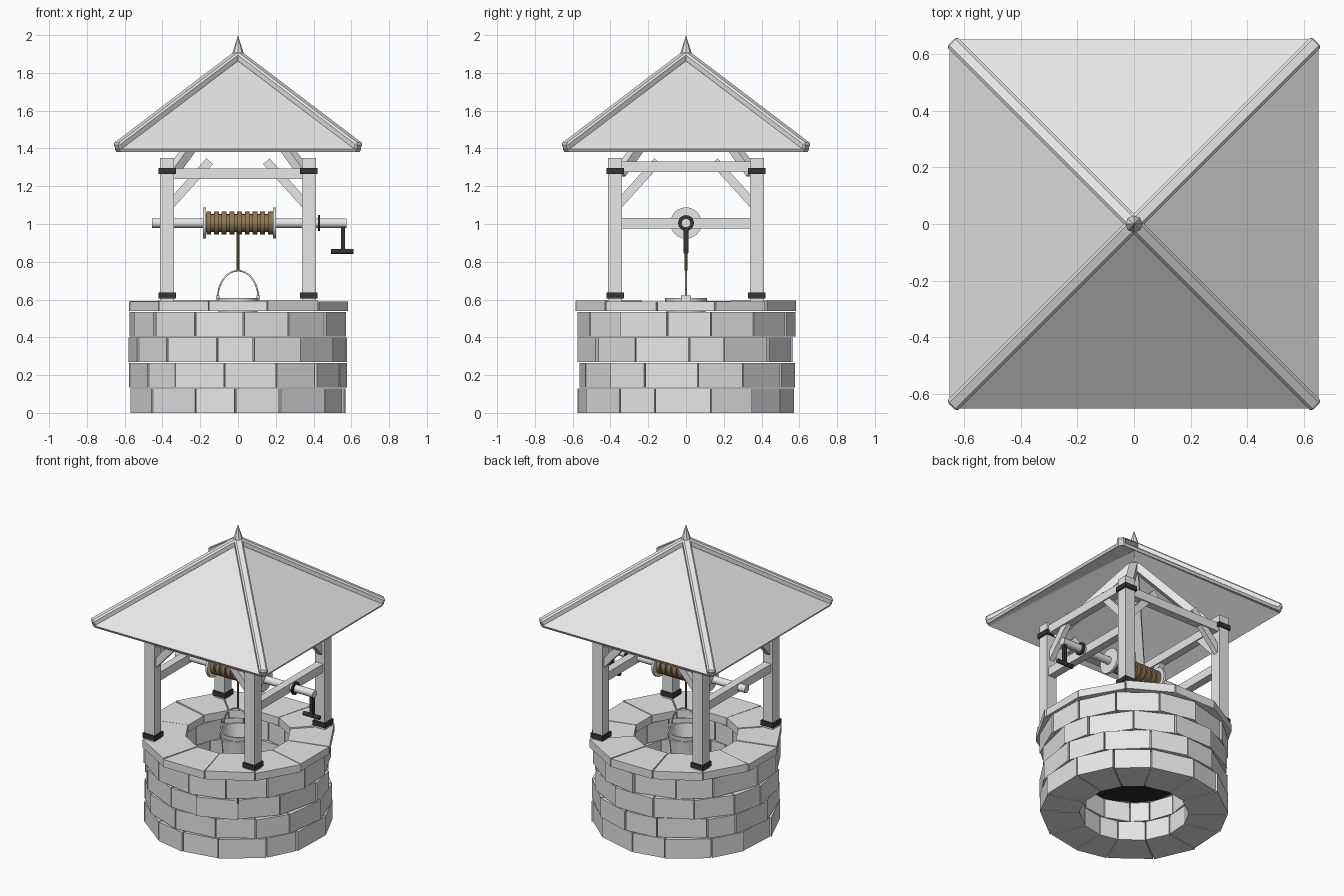
import bpy, bmesh, math, random
from mathutils import Vector, Matrix

if "Cube" in bpy.data.objects:
    bpy.data.objects.remove(bpy.data.objects["Cube"])

random.seed(7)


def material(name, rgb):
    m = bpy.data.materials.new(name)
    m.diffuse_color = (*rgb, 1)
    m.use_nodes = True
    m.node_tree.nodes["Principled BSDF"].inputs["Base Color"].default_value = m.diffuse_color
    return m


GREY = material("pale_grey", (0.8, 0.8, 0.8))
IRON = material("dark_iron", (0.035, 0.035, 0.037))
ROPE = material("rope_brown", (0.27, 0.18, 0.085))
WATER = material("dark_water", (0.02, 0.02, 0.022))


def add(name, bm, mat):
    bmesh.ops.recalc_face_normals(bm, faces=bm.faces)
    me = bpy.data.meshes.new(name)
    bm.to_mesh(me)
    bm.free()
    me.materials.append(mat)
    ob = bpy.data.objects.new(name, me)
    bpy.context.collection.objects.link(ob)
    return ob


def smooth(ob, angle=40):
    bpy.ops.object.select_all(action='DESELECT')
    ob.select_set(True)
    bpy.context.view_layer.objects.active = ob
    bpy.ops.object.shade_smooth_by_angle(angle=math.radians(angle))


def box(name, lo, hi, mat):
    lo, hi = Vector(lo), Vector(hi)
    bm = bmesh.new()
    bmesh.ops.create_cube(bm, size=1, matrix=Matrix.Translation((lo + hi) / 2)
                          @ Matrix.Diagonal((*(hi - lo), 1)))
    return add(name, bm, mat)


def beam(name, p0, p1, w, h, mat, bevel=0):
    """Box running from p0 to p1, w wide sideways and h deep."""
    p0, p1 = Vector(p0), Vector(p1)
    d = (p1 - p0).normalized()
    side = d.cross(Vector((0, 0, 1))).normalized()
    rot = Matrix((side, d.cross(side), d)).transposed().to_4x4()
    bm = bmesh.new()
    bmesh.ops.create_cube(bm, size=1, matrix=Matrix.Translation((p0 + p1) / 2) @ rot
                          @ Matrix.Diagonal((w, h, (p1 - p0).length, 1)))
    if bevel:
        bmesh.ops.bevel(bm, geom=bm.edges[:], offset=bevel, segments=1, affect='EDGES')
    return add(name, bm, mat)


def rod(name, p0, p1, r, mat, sides=12):
    p0, p1 = Vector(p0), Vector(p1)
    d = p1 - p0
    bm = bmesh.new()
    bmesh.ops.create_cone(bm, cap_ends=True, segments=sides, radius1=r, radius2=r, depth=d.length,
                          matrix=Matrix.Translation((p0 + p1) / 2) @ d.to_track_quat('Z', 'Y').to_matrix().to_4x4())
    return add(name, bm, mat)


def lathe(name, profile, sides, mat):
    bm = bmesh.new()
    vs = [bm.verts.new((r, 0, z)) for r, z in profile]
    es = [bm.edges.new(e) for e in zip(vs, vs[1:])]
    bmesh.ops.spin(bm, geom=vs + es, axis=(0, 0, 1), cent=(0, 0, 0), steps=sides, angle=2 * math.pi)
    bmesh.ops.remove_doubles(bm, verts=bm.verts, dist=1e-4)
    return add(name, bm, mat)


def stone_ring(name, cuts, r_in, r_out, z0, z1, jitter, dz=0):
    """Ring of wedge stones between the given joint angles."""
    bm = bmesh.new()
    for a, b in zip(cuts, cuts[1:] + [cuts[0] + 2 * math.pi]):
        ro = r_out + random.uniform(-jitter, jitter)
        top = z1 + random.uniform(-dz, dz)
        rings = []
        for z in (z0, top):
            rings.append([bm.verts.new((r * math.cos(t), r * math.sin(t), z)) for r, t in (
                (r_in, a + .008), (ro, a + .006), (ro, b - .006), (r_in, b - .008))])
        lo, up = rings
        bm.faces.new(lo)
        bm.faces.new(up)
        for i in range(4):
            j = (i + 1) % 4
            bm.faces.new((lo[i], lo[j], up[j], up[i]))
    return add(name, bm, GREY)


# Stone wall: four staggered courses, then the coping
N = 14
step = 2 * math.pi / N
for k in range(4):
    start = -math.pi / 2 + (k % 2) * step / 2 + 0.1 * k
    cuts = [start + (i + random.uniform(-.16, .16)) * step for i in range(N)]
    stone_ring(f"wall_course_{k + 1}", cuts, 0.335, 0.575, 0.135 * k, 0.135 * k + 0.129, 0.008)
stone_ring("coping", [math.radians(15 + 30 * i) for i in range(12)], 0.325, 0.598, 0.54, 0.592, 0.006, 0.004)

# Water inside the shaft
rod("water", (0, 0, 0.27), (0, 0, 0.275), 0.345, WATER, 24)

# Corner posts with iron bands, and rafters rising to the peak
P = 0.375
for sx in (-1, 1):
    for sy in (-1, 1):
        x, y = sx * P, sy * P
        box("post", (x - .037, y - .037, 0.59), (x + .037, y + .037, 1.35), GREY)
        for z in (0.605, 1.265):
            box("post_band", (x - .046, y - .046, z), (x + .046, y + .046, z + .032), IRON)
        beam("rafter", (sx * .35, sy * .35, 1.27), (sx * .01, sy * .01, 1.74), .05, .05, GREY)
        # Knee braces in both directions
        beam("brace_x", (sx * .36, y, 1.10), (sx * .15, y, 1.332), .036, .046, GREY)
        beam("brace_y", (x, sy * .36, 1.10), (x, sy * .15, 1.332), .036, .046, GREY)
        # Hip beams on the roof
        beam("hip_beam", (0, 0, 1.893), (sx * .641, sy * .641, 1.406), .052, .046, GREY, .01)

# Rails between the posts
for s in (-1, 1):
    c = s * P
    box("rail_x", (-.34, c - .026, 1.237), (.34, c + .026, 1.295), GREY)
    box("rail_y", (c - .026, -.34, 1.275), (c + .026, .34, 1.332), GREY)
    box("axle_rail", (c - .026, -.34, 0.975), (c + .026, .34, 1.033), GREY)

# Roof: hollow pyramid with trimmed corners
bm = bmesh.new()
A, B = 0.653, 0.63
plan = [(A, B), (B, A), (-B, A), (-A, B), (-A, -B), (-B, -A), (B, -A), (A, -B)]
outer = [bm.verts.new((x, y, 1.397)) for x, y in plan]
inner = [bm.verts.new((x * .985, y * .985, 1.38)) for x, y in plan]
peak, under = bm.verts.new((0, 0, 1.889)), bm.verts.new((0, 0, 1.86))
for i in range(8):
    j = (i + 1) % 8
    bm.faces.new((outer[i], outer[j], peak))
    bm.faces.new((inner[j], inner[i], under))
    bm.faces.new((outer[j], outer[i], inner[i], inner[j]))
add("roof", bm, GREY)
lathe("finial", [(0, 1.86), (.038, 1.875), (.028, 1.91), (.012, 1.96), (0, 2.0)], 8, GREY)

# Windlass: axle, flanges and wound rope
ZA = 1.005
smooth(rod("axle", (-.455, 0, ZA), (.575, 0, ZA), .025, GREY, 12))
for x in (-.178, .193):
    smooth(rod("drum_flange", (x - .008, 0, ZA), (x + .008, 0, ZA), .083, GREY, 24))
smooth(rod("rope_core", (-.17, 0, ZA), (.185, 0, ZA), .048, ROPE, 16))
for i in range(9):
    x = -.155 + i * .0408
    smooth(rod("rope_coil", (x - .013, 0, ZA), (x + .013, 0, ZA), .06, ROPE, 16))
rod("hanging_rope", (0, 0, .755), (0, 0, .96), .007, ROPE, 8)

# Crank
smooth(rod("crank_collar", (.423, 0, ZA), (.435, 0, ZA), .042, IRON, 16))
box("crank_arm", (.545, -.012, .85), (.567, .012, ZA + .012), IRON)
smooth(rod("crank_handle", (.492, 0, .854), (.612, 0, .854), .014, IRON, 10))

# Bucket with lugs and wire handle
smooth(lathe("bucket", [(0, .42), (.088, .42), (.112, .607), (.102, .607), (.08, .432), (0, .432)], 20, GREY))
for z, r in ((.45, .094), (.56, .109)):
    smooth(lathe("bucket_hoop", [(r - .01, z), (r + .002, z), (r + .005, z + .02), (r - .007, z + .02)], 20, GREY))
for s in (-1, 1):
    box("bucket_lug", (s * .107 - .01, -.026, .585), (s * .107 + .01, .026, .622), GREY)
cu = bpy.data.curves.new("bucket_handle", 'CURVE')
cu.dimensions = '3D'
cu.bevel_depth = .005
cu.bevel_resolution = 1
sp = cu.splines.new('POLY')
sp.points.add(16)
for i, p in enumerate(sp.points):
    t = math.pi * i / 16
    p.co = (-.108 * math.cos(t), 0, .605 + .148 * math.sin(t), 1)
cu.materials.append(GREY)
bpy.context.collection.objects.link(bpy.data.objects.new("bucket_handle", cu))
